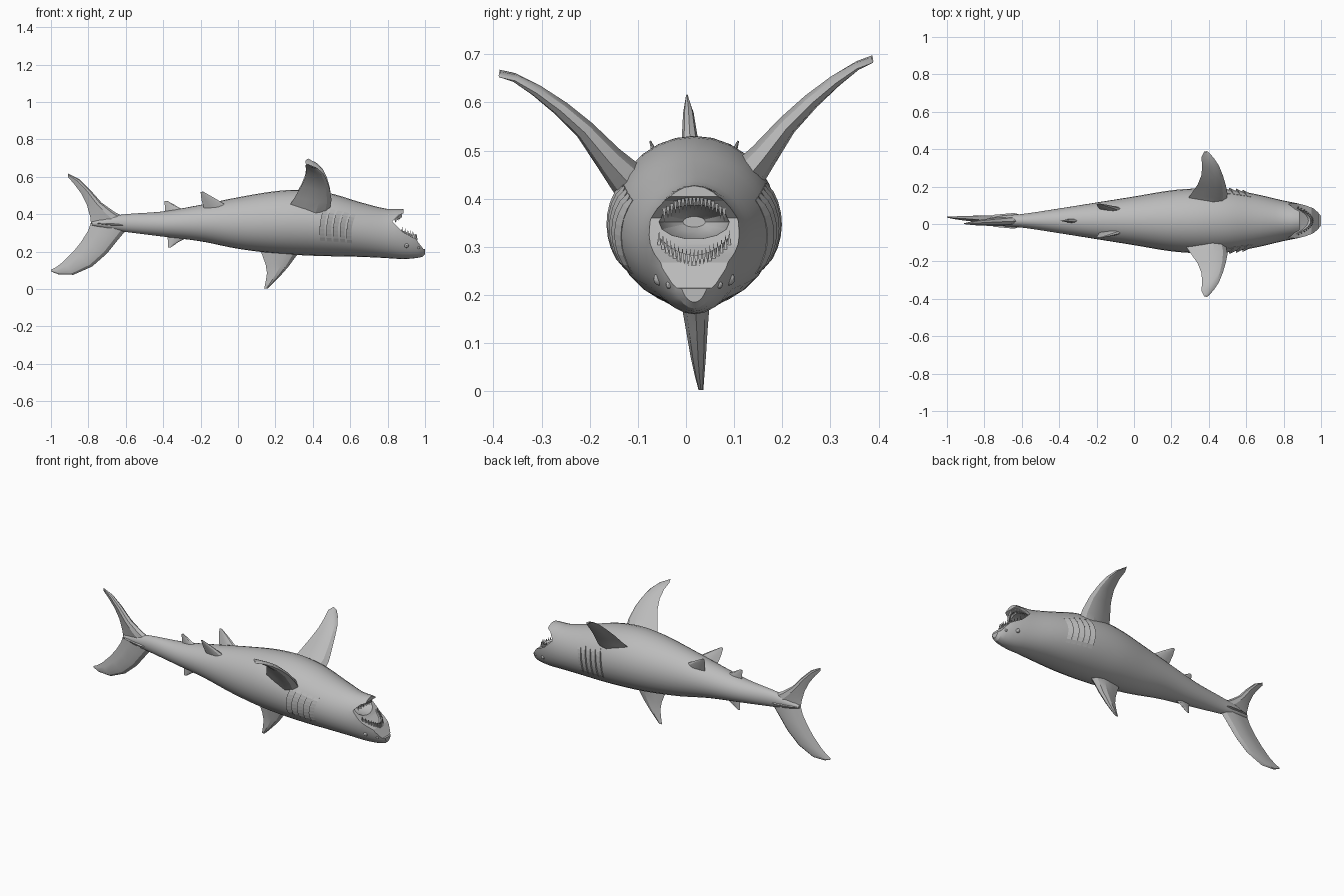
import bpy, bmesh, math
from mathutils import Vector

cube = bpy.data.objects.get("Cube")
if cube:
    bpy.data.objects.remove(cube)

skin = bpy.data.materials.new("shark grey")
skin.use_nodes = True
GREY = (0.5, 0.5, 0.5, 1)
skin.diffuse_color = GREY
skin.node_tree.nodes["Principled BSDF"].inputs["Base Color"].default_value = GREY

MID = 0.017  # sideways centre of the body

# Body stations: x, bottom z, top z, half width
STATIONS = [
    (-0.78, 0.34, 0.36, 0.012), (-0.7, 0.32, 0.385, 0.028), (-0.6, 0.305, 0.4, 0.036),
    (-0.4, 0.28, 0.415, 0.066), (-0.2, 0.255, 0.45, 0.098), (0, 0.215, 0.49, 0.13),
    (0.2, 0.19, 0.523, 0.163), (0.35, 0.18, 0.53, 0.173), (0.5, 0.175, 0.51, 0.168),
    (0.65, 0.172, 0.465, 0.143), (0.8, 0.165, 0.428, 0.108), (0.88, 0.16, 0.428, 0.092),
    (0.95, 0.165, 0.4, 0.072), (0.985, 0.172, 0.36, 0.05), (1.0, 0.185, 0.3, 0.03)]


def station(x):
    """Smoothly interpolated bottom, top and half width at x."""
    s = STATIONS
    i = max(k for k in range(len(s) - 1) if s[k][0] <= x + 1e-6)
    a, b = s[i], s[i + 1]
    before, after = s[max(i - 1, 0)], s[min(i + 2, len(s) - 1)]
    h = b[0] - a[0]
    t = (x - a[0]) / h
    out = []
    for k in (1, 2, 3):
        m0 = (b[k] - before[k]) / (b[0] - before[0]) * h
        m1 = (after[k] - a[k]) / (after[0] - a[0]) * h
        out.append((2*t**3 - 3*t*t + 1) * a[k] + (t**3 - 2*t*t + t) * m0
                   + (3*t*t - 2*t**3) * b[k] + (t**3 - t*t) * m1)
    return out


def skin_point(x, angle, lift=0.0):
    """Point on the body; angle 0 is the left side, 90 the top."""
    low, high, half = station(x)
    a = math.radians(angle)
    return Vector((x, MID + (half + lift) * math.cos(a),
                   (low + high) / 2 + ((high - low) / 2 + lift) * math.sin(a)))


def make(name, verts, faces):
    mesh = bpy.data.meshes.new(name)
    mesh.from_pydata([tuple(v) for v in verts], [], faces)
    bm = bmesh.new()
    bm.from_mesh(mesh)
    bmesh.ops.recalc_face_normals(bm, faces=bm.faces)
    bm.to_mesh(mesh)
    bm.free()
    obj = bpy.data.objects.new(name, mesh)
    bpy.context.collection.objects.link(obj)
    mesh.materials.append(skin)
    return obj


def loft(name, rings):
    """Closed solid through rings of equal point count."""
    n = len(rings[0])
    verts = [p for r in rings for p in r]
    faces = [(i*n + j, i*n + (j+1) % n, (i+1)*n + (j+1) % n, (i+1)*n + j)
             for i in range(len(rings) - 1) for j in range(n)]
    faces += [tuple(range(n)), tuple(range(len(verts) - n, len(verts)))]
    return make(name, verts, faces)


def smooth(obj, angle=30):
    bpy.ops.object.select_all(action='DESELECT')
    obj.select_set(True)
    bpy.context.view_layer.objects.active = obj
    bpy.ops.object.shade_smooth_by_angle(angle=math.radians(angle))


def cut(obj, cutter):
    mod = obj.modifiers.new("cut", 'BOOLEAN')
    mod.operation, mod.solver, mod.object = 'DIFFERENCE', 'EXACT', cutter
    bpy.context.view_layer.objects.active = obj
    bpy.ops.object.modifier_apply(modifier=mod.name)
    bpy.data.objects.remove(cutter)


def fin(name, sections, normal):
    """Fin from (leading point, trailing point, thickness) sections."""
    normal = Vector(normal).normalized()
    rings = []
    for lead, trail, thick in sections:
        lead, trail = Vector(lead), Vector(trail)
        ring = [lead]
        for side, spots in ((1, (0.12, 0.35, 0.7)), (-1, (0.7, 0.35, 0.12))):
            for f in spots:
                w = {0.12: 0.7, 0.35: 1, 0.7: 0.55}[f] * thick / 2
                ring.append(lead.lerp(trail, f) + normal * side * w)
            if side == 1:
                ring.append(trail)
        rings.append(ring)
    smooth(loft(name, rings), 25)


def upright_fin(name, outline, lean=0.0):
    """Vertical fin; outline rows are lead x, z, trail x, z, thickness."""
    steps = len(outline) - 1
    fin(name, [((a, MID + lean * i / steps, b), (c, MID + lean * i / steps, d), t)
               for i, (a, b, c, d, t) in enumerate(outline)], (0, 1, 0))


# Body with a wedge-shaped open mouth and a hollow throat
xs = [-0.78 + 1.78 * i / 44 for i in range(44)] + [0.985, 1.0]
body = loft("body", [[skin_point(x, a * 360 / 28) for a in range(28)] for x in sorted(xs)])
gape = [(0.825, 0.36), (0.86, 0.395), (0.885, 0.405), (0.88, 0.5), (1.1, 0.5),
        (1.1, 0.2), (0.99, 0.215), (0.95, 0.268), (0.88, 0.305)]
cut(body, loft("mouth_cutter", [[(x, y, z) for x, z in gape] for y in (-0.5, 0.5)]))
throat = []
for i in range(1, 10):
    u = math.pi * i / 10
    throat.append([(0.87 - 0.15 * math.cos(u), MID + 0.076 * math.sin(u) * math.cos(v),
                    0.352 + 0.036 * math.sin(u) * math.sin(v))
                   for v in [math.tau * k / 14 for k in range(14)]])
cut(body, loft("throat_cutter", throat))
smooth(body, 20)


# Teeth along both jaws
def teeth(name, count, back, reach, half, z_back, z_front, height):
    verts, faces = [], []
    for i in range(count):
        t = 2 * (i + 0.5) / count - 1
        bow = 1 - t * t
        p = Vector((back + reach * bow, MID + half * t, z_back + (z_front - z_back) * bow))
        w = half / count
        k = len(verts)
        verts += [p + Vector(d) for d in ((0.005, -w, 0), (0.005, w, 0), (-0.008, 0, 0),
                                          (0, 0, height))]
        faces += [(k, k+1, k+2), (k, k+1, k+3), (k+1, k+2, k+3), (k+2, k, k+3)]
    make(name, verts, faces)


teeth("snout_teeth", 19, 0.87, 0.085, 0.077, 0.303, 0.26, 0.036)
teeth("jaw_teeth", 17, 0.838, 0.036, 0.066, 0.376, 0.405, -0.028)

# Snout gum ridge behind the teeth
gum = []
for i in range(15):
    t = i / 7 - 1
    bow = 1 - t * t
    c = Vector((0.865 + 0.08 * bow, MID + 0.072 * t, 0.303 - 0.036 * bow))
    gum.append([c + Vector((-d[0] if d else 0, 0, d[1])) for d in
                ((0.014, -0.01), (0.014, 0.01), (0, 0.016), (-0.006, -0.01))])
smooth(loft("snout_gum", gum))

# Gill flaps, eyes and nostrils on each side
for side, word in ((1, "left"), (-1, "right")):
    def turned(angle):
        return angle if side == 1 else 180 - angle

    for g in range(5):
        rings = []
        for k in range(9):
            f = k / 8
            x = 0.44 + 0.036 * g + 0.02 * f - 0.012 * math.sin(math.pi * f)
            a = turned(-32 + 62 * f)
            lift = 0.001 + 0.009 * math.sin(math.pi * f) ** 0.5
            rings.append([skin_point(x, a, lift), skin_point(x + 0.026, a, 0.001),
                          skin_point(x + 0.013, a, -0.012), skin_point(x, a, -0.012)])
        loft(f"{word}_gill_{g + 1}", rings)

    for part, x, angle, size in (("eye", 0.9, -28, 0.014), ("nostril", 0.965, -32, 0.008)):
        bpy.ops.mesh.primitive_uv_sphere_add(segments=10, ring_count=6, radius=size,
                                             location=skin_point(x, turned(angle), -size * 0.5))
        ball = bpy.context.object
        ball.name = f"{word}_{part}"
        ball.data.materials.append(skin)
        smooth(ball)

    # Swept pectoral fins, raised outward; the right one sits slightly flatter
    drop = 0 if side == 1 else 0.03
    rows = [(0.49, 0.27, 0.11, 0.43, 0.085), (0.5, 0.305, 0.16, 0.49, 0.06),
            (0.49, 0.34, 0.21, 0.555, 0.042), (0.475, 0.36, 0.26, 0.605, 0.034),
            (0.455, 0.365, 0.31, 0.647, 0.026), (0.425, 0.36, 0.355, 0.678, 0.016),
            (0.395, 0.375, 0.387, 0.69, 0.006)]
    sections = []
    for i, (a, b, y, z, t) in enumerate(rows):
        z -= drop * i / 6
        sections.append(((a, side * y, z - 0.008), (b, side * y, z + 0.008), t))
    fin(f"{word}_pectoral_fin", sections, (0, -side * 0.72, 0.7))

    # Pelvic fins
    fin(f"{word}_pelvic_fin", [
        ((-0.05, MID + side * 0.06, 0.44), (-0.18, MID + side * 0.06, 0.425), 0.03),
        ((-0.12, MID + side * 0.078, 0.483), (-0.195, MID + side * 0.076, 0.475), 0.018),
        ((-0.185, MID + side * 0.092, 0.52), (-0.2, MID + side * 0.09, 0.518), 0.004)],
        (0, -side * 0.8, 0.5))

    # Tail keels
    fin(f"{word}_tail_keel", [
        ((-0.57, MID + side * 0.02, 0.34), (-0.79, MID, 0.352), 0.02),
        ((-0.64, MID + side * 0.042, 0.342), (-0.75, MID + side * 0.032, 0.35), 0.006)],
        (0, 0, 1))

# Fins on the centre line
upright_fin("dorsal_fin", [
    (0.35, 0.21, 0.11, 0.235, 0.07), (0.31, 0.175, 0.128, 0.185, 0.058),
    (0.27, 0.12, 0.148, 0.13, 0.044), (0.222, 0.065, 0.155, 0.085, 0.032),
    (0.185, 0.028, 0.148, 0.04, 0.02), (0.158, 0.003, 0.14, 0.003, 0.01)], 0.014)
upright_fin("rear_dorsal_fin", [
    (-0.26, 0.28, -0.38, 0.3, 0.028), (-0.32, 0.25, -0.375, 0.26, 0.016),
    (-0.36, 0.222, -0.375, 0.222, 0.005)])
upright_fin("anal_fin", [
    (-0.28, 0.415, -0.39, 0.4, 0.026), (-0.34, 0.45, -0.39, 0.44, 0.016),
    (-0.38, 0.472, -0.395, 0.468, 0.005)])

# Tail lobes
upright_fin("upper_tail_lobe", [
    (-0.6, 0.38, -0.785, 0.34, 0.045), (-0.66, 0.412, -0.79, 0.385, 0.048),
    (-0.73, 0.462, -0.808, 0.45, 0.042), (-0.79, 0.53, -0.838, 0.51, 0.034),
    (-0.85, 0.588, -0.875, 0.56, 0.022), (-0.908, 0.617, -0.91, 0.6, 0.005)], -0.015)
upright_fin("lower_tail_lobe", [
    (-0.59, 0.325, -0.785, 0.36, 0.045), (-0.64, 0.265, -0.802, 0.31, 0.048),
    (-0.7, 0.19, -0.84, 0.25, 0.044), (-0.78, 0.12, -0.88, 0.2, 0.036),
    (-0.88, 0.076, -0.935, 0.145, 0.026), (-0.96, 0.078, -0.975, 0.115, 0.014),
    (-0.998, 0.093, -1.0, 0.103, 0.005)], 0.02)
